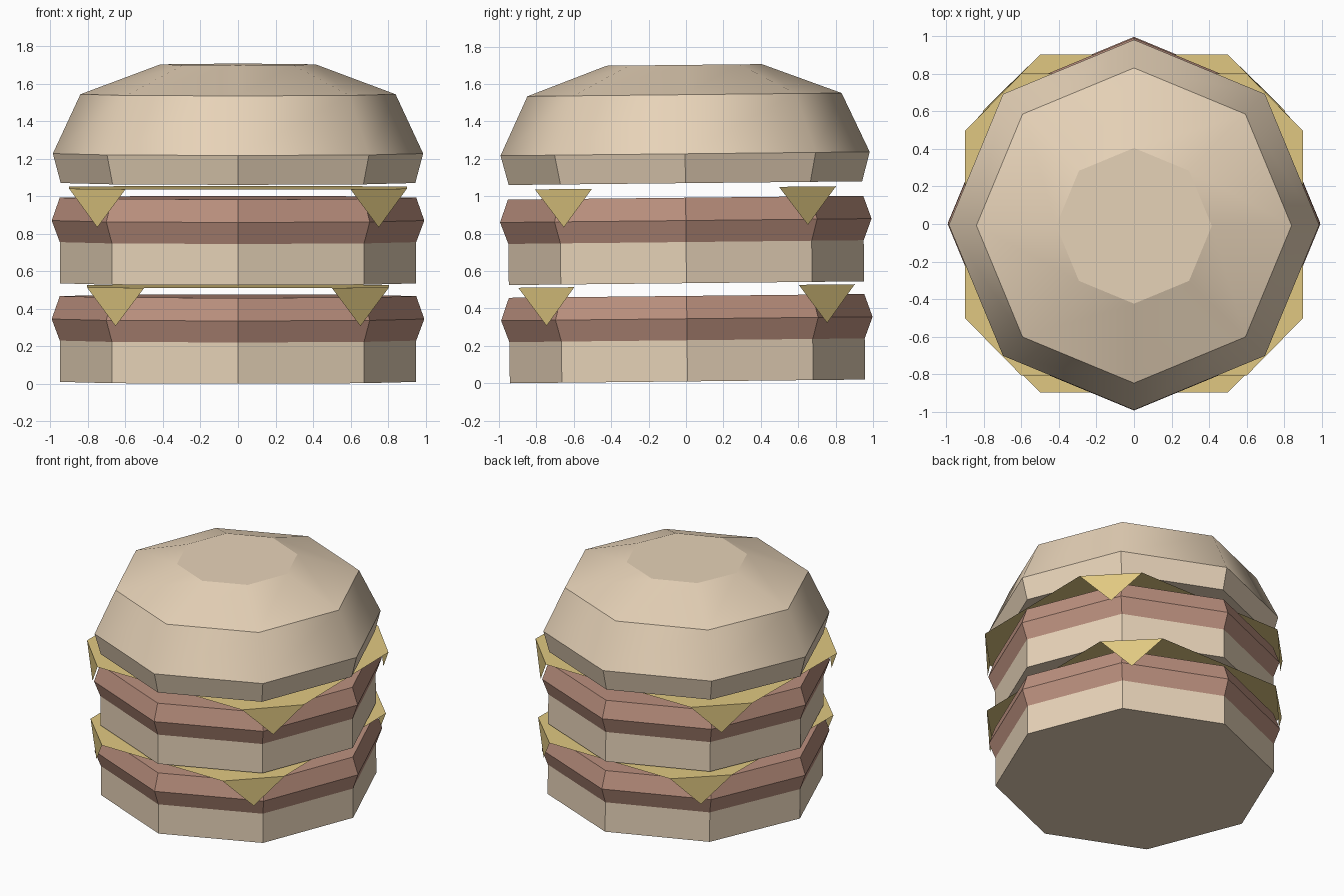
import bpy, bmesh, math
from mathutils import Matrix

if "Cube" in bpy.data.objects:
    bpy.data.objects.remove(bpy.data.objects["Cube"])

# The whole stack leans very slightly about the x axis
TILT = Matrix.Translation((0, 0.008, 0.01)) @ Matrix.Rotation(0.0105, 4, 'X')


def material(name, color):
    m = bpy.data.materials.new(name)
    m.diffuse_color = (*color, 1)
    m.use_nodes = True
    m.node_tree.nodes["Principled BSDF"].inputs["Base Color"].default_value = m.diffuse_color
    return m


BUN = material("bread", (0.80, 0.65, 0.48))
MEAT = material("meat", (0.50, 0.28, 0.21))
CHEESE = material("cheese", (0.75, 0.58, 0.22))


def finish(bm, name, mat):
    bm.transform(TILT)
    me = bpy.data.meshes.new(name)
    bm.to_mesh(me)
    bm.free()
    me.materials.append(mat)
    ob = bpy.data.objects.new(name, me)
    bpy.context.collection.objects.link(ob)
    return ob


def lathe(name, profile, mat, bottom=True, top=True, smooth_from=99):
    """Eight-sided stack of rings; bands from index smooth_from are smooth."""
    bm = bmesh.new()
    rings = [[bm.verts.new((r * math.cos(i * math.pi / 4),
                            r * math.sin(i * math.pi / 4), z))
              for i in range(8)] for r, z in profile]
    for b, (lo, hi) in enumerate(zip(rings, rings[1:])):
        for i in range(8):
            j = (i + 1) % 8
            f = bm.faces.new((lo[i], lo[j], hi[j], hi[i]))
            f.smooth = b >= smooth_from
            # crease between bands
            bm.edges.get((lo[i], lo[j])).smooth = False
            bm.edges.get((hi[i], hi[j])).smooth = False
    if bottom:
        bm.faces.new(rings[0][::-1])
    if top:
        bm.faces.new(rings[-1])
    return finish(bm, name, mat)


def cheese_slice(name, a, b, c, d, z):
    """Thin sheet with half sizes a, b; cut corners (a,c)-(d,b) fold down."""
    bm = bmesh.new()
    outline = []
    for sx, sy in ((1, 1), (-1, 1), (-1, -1), (1, -1)):
        p = bm.verts.new((sx * a, sy * c, z))
        q = bm.verts.new((sx * d, sy * b, z))
        if sx * sy < 0:
            p, q = q, p
        tip = bm.verts.new((sx * (a + d) / 2, sy * (b + c) / 2, z - 0.205))
        bm.faces.new((q, p, tip))
        outline += [p, q]
    bm.faces.new(outline)
    return finish(bm, name, CHEESE)


# Two layers of bread and meat
for label, z in (("lower", 0.0), ("upper", 0.525)):
    lathe(label + "_bread", [(0.95, z), (0.95, z + 0.22)], BUN, top=False)
    lathe(label + "_patty", [(0.95, z + 0.22), (0.993, z + 0.335), (0.95, z + 0.457)],
          MEAT, bottom=False)

# Cheese sheets, the upper one turned a quarter
cheese_slice("lower_cheese", 0.805, 0.9, 0.6, 0.5, 0.51)
cheese_slice("upper_cheese", 0.9, 0.805, 0.5, 0.6, 1.035)

# Domed top bun
lathe("top_bun", [(0.945, 1.06), (0.987, 1.217), (0.84, 1.533), (0.415, 1.692)],
      BUN, smooth_from=1)
